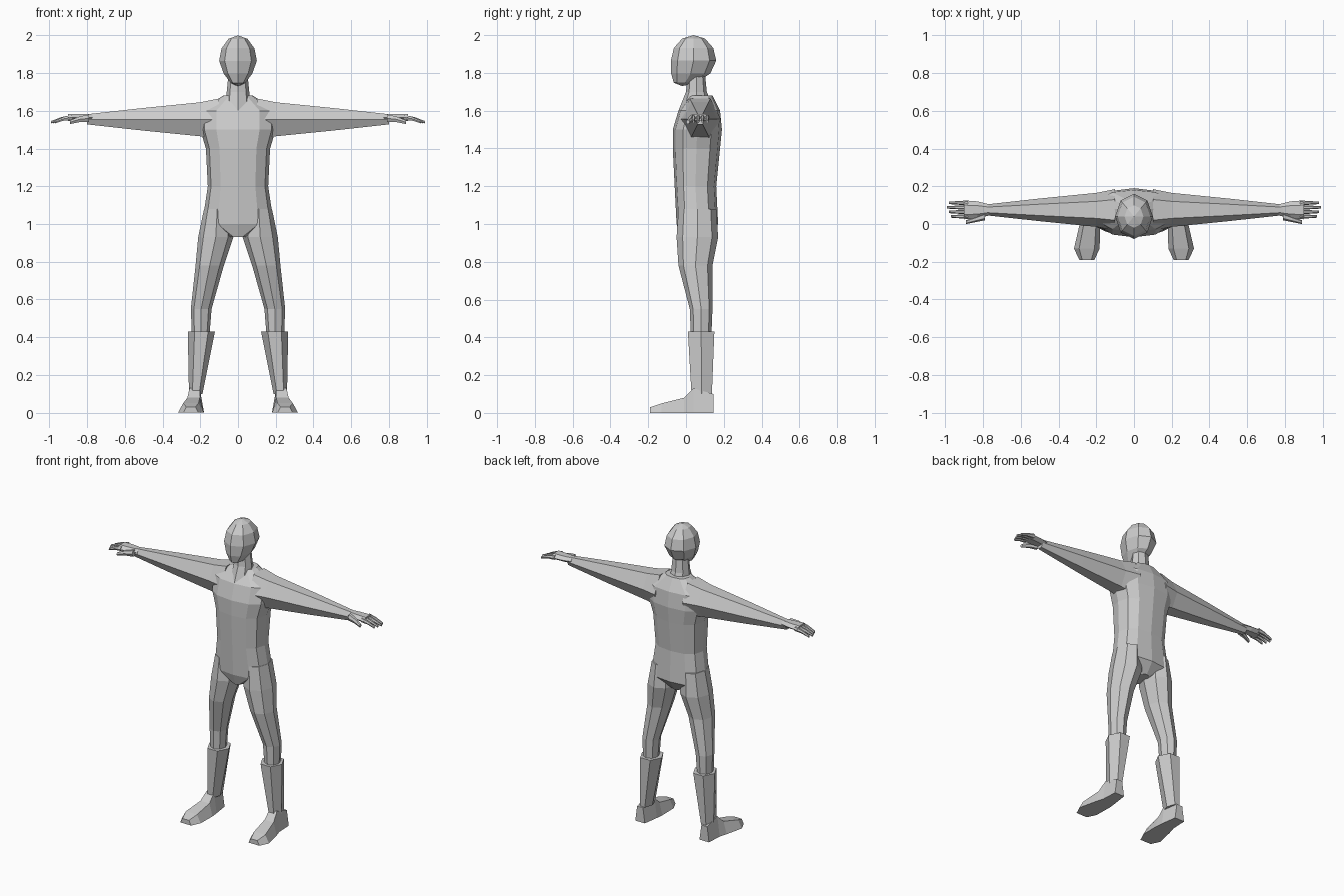
import bpy
import bmesh
import math
from mathutils import Vector

cube = bpy.data.objects.get("Cube")
if cube:
    bpy.data.objects.remove(cube, do_unlink=True)

colour = (.6, .6, .6, 1)
grey = bpy.data.materials.new("plain grey")
grey.use_nodes = True
grey.diffuse_color = colour
grey.node_tree.nodes["Principled BSDF"].inputs["Base Color"].default_value = colour


def add_part(name, bm):
    """Turn a bmesh into a flat shaded grey object."""
    bmesh.ops.recalc_face_normals(bm, faces=bm.faces)
    mesh = bpy.data.meshes.new(name)
    bm.to_mesh(mesh)
    bm.free()
    mesh.materials.append(grey)
    part = bpy.data.objects.new(name, mesh)
    bpy.context.collection.objects.link(part)


def polygon(sides, power=1):
    """Regular section filling the unit box; a power under one squares it off."""
    points = []
    for i in range(sides):
        angle = math.tau * i / sides
        points.append([math.copysign(abs(value) ** power, value)
                       for value in (math.cos(angle), math.sin(angle))])
    tallest = max(point[1] for point in points)
    return [(across, up / tallest) for across, up in points]


def loft(name, axis, rings, section, side=1):
    """Skin sections across an axis; each ring is (centre, half size, half size)."""
    bm = bmesh.new()
    first, second = [index for index in range(3) if index != "xyz".index(axis)]
    loops = []
    for centre, half_first, half_second in rings:
        loop = []
        for across, up in section:
            point = Vector(centre)
            point[first] += across * half_first
            point[second] += up * half_second
            point.x *= side
            loop.append(bm.verts.new(point))
        loops.append(loop)
    for low, high in zip(loops, loops[1:]):
        for i in range(len(section)):
            bm.faces.new((low[i - 1], low[i], high[i], high[i - 1]))
    bm.faces.new(loops[0])
    bm.faces.new(loops[-1])
    add_part(name, bm)


def upright(name, rows, section):
    """Central part from rows of height, half width, front and back."""
    rings = [((0, (front + back) / 2, height), half_width, (back - front) / 2)
             for height, half_width, front, back in rows]
    loft(name, "z", rings, section)


def finger(name, base, tip, thickness, side):
    """Tapered digit that arches over towards its tip."""
    base, tip = Vector(base), Vector(tip)
    rings = []
    for along in (0, .5, 1):
        centre = base.lerp(tip, along)
        centre.z += .02 * along * (1 - along)
        radius = thickness * (1 - along / 2)
        rings.append((centre, radius, radius))
    loft(name, "x", rings, hexagon, side)


hexagon = polygon(6)
octagon = polygon(8)
body_section = polygon(12, power=.8)
foot_section = [(-1, -1), (1, -1), (.6, 1), (-.6, 1)]

# Torso from crotch to sloping shoulders
upright("torso", [
    (.93, .04, -.03, .12),
    (1, .19, -.05, .17),
    (1.2, .16, -.06, .16),
    (1.4, .17, -.07, .18),
    (1.5, .2, -.07, .19),
    (1.6, .2, -.04, .18),
    (1.68, .08, .02, .14),
], body_section)

# Neck widening into the shoulders
upright("neck", [
    (1.6, .07, -.04, .15),
    (1.7, .06, 0, .11),
    (1.8, .05, .01, .1),
], octagon)

# Head: coarse ball narrowed and drawn forward to a chin
bm = bmesh.new()
bmesh.ops.create_uvsphere(bm, u_segments=8, v_segments=6, radius=1)
for vert in bm.verts:
    if vert.co.z < 0:
        vert.co.x *= 1 + vert.co.z / 4
        vert.co.y -= vert.co.z ** 2 / 2
bmesh.ops.scale(bm, verts=bm.verts, vec=(.1, .12, .135))
bmesh.ops.translate(bm, verts=bm.verts, vec=(0, .04, 1.865))
add_part("head", bm)

for side, label in ((1, "left"), (-1, "right")):
    # Arm tapering from inside the chest to the wrist
    arm = [((x, .075, 1.555), radius, radius)
           for x, radius in ((.1, .11), (.2, .09), (.5, .06), (.8, .027))]
    loft(label + "_arm", "x", arm, hexagon, side)

    # Palm, four fingers and thumb
    palm = [((x, .075, 1.565), half_width, .018)
            for x, half_width in ((.77, .03), (.83, .045), (.9, .05))]
    loft(label + "_palm", "x", palm, hexagon, side)
    for i in range(4):
        y = .04 + i * .024
        reach = .99 - abs(i - 2) / 100
        finger(f"{label}_finger_{i + 1}", (.88, y, 1.565), (reach, y, 1.54), .013, side)
    finger(label + "_thumb", (.79, .04, 1.56), (.89, .01, 1.54), .02, side)

    # Leg from inside the hip to inside the boot
    leg = [
        ((.2, .08, .3), .04, .05),
        ((.195, .08, .55), .055, .06),
        ((.15, .05, .78), .075, .09),
        ((.118, .06, .93), .093, .11),
        ((.11, .06, 1.08), .07, .1),
    ]
    loft(label + "_leg", "z", leg, octagon, side)

    # Flared boot shaft
    shaft = [((.224, .083, .1), .036, .054), ((.194, .08, .43), .072, .07)]
    loft(label + "_boot_shaft", "z", shaft, hexagon, side)

    # Foot from heel to toe, flat on the ground
    foot = [((x, y, top / 2), half_width, top / 2) for y, x, half_width, top in (
        (.145, .235, .035, .1),
        (.04, .23, .045, .13),
        (-.01, .235, .055, .08),
        (-.13, .25, .068, .05),
        (-.19, .25, .04, .03),
    )]
    loft(label + "_foot", "y", foot, foot_section, side)
